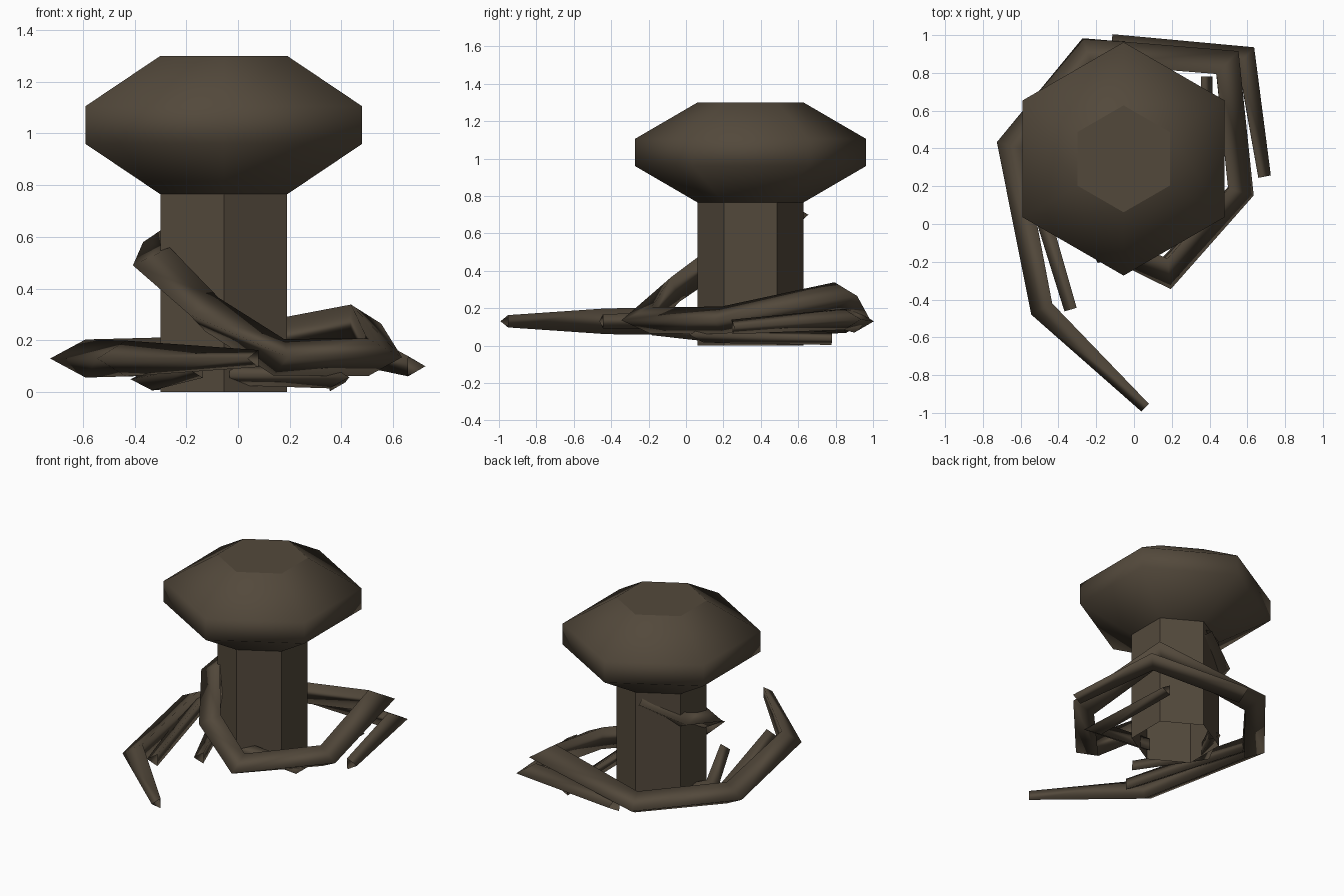
import bpy, math
from mathutils import Vector

if "Cube" in bpy.data.objects:
    bpy.data.objects.remove(bpy.data.objects["Cube"])

bark = bpy.data.materials.new("dark brown bark")
bark.diffuse_color = (0.086, 0.066, 0.044, 1)
bark.use_nodes = True
bark.node_tree.nodes["Principled BSDF"].inputs["Base Color"].default_value = bark.diffuse_color
CX, CY = -0.055, 0.345      # trunk axis


def build(name, rings, smooth, top_cap=False):
    """Skin a list of equal-length rings; ends stay open unless capped."""
    n = len(rings[0])
    verts = [v for r in rings for v in r]
    faces = [(k * n + i, k * n + (i + 1) % n, (k + 1) * n + (i + 1) % n, (k + 1) * n + i)
             for k in range(len(rings) - 1) for i in range(n)]
    sides = len(faces)
    if top_cap:
        faces.append(tuple(range(len(verts) - n, len(verts))))
    me = bpy.data.meshes.new(name)
    me.from_pydata(verts, [], faces)
    for p in me.polygons:
        p.use_smooth = smooth and p.index < sides
    me.materials.append(bark)
    ob = bpy.data.objects.new(name, me)
    bpy.context.collection.objects.link(ob)
    return ob


def lathe(name, profile, smooth, top_cap):
    """Six-sided upright shell from (radius, z) pairs."""
    rings = [[Vector((CX - r * math.sin(i * math.tau / 6), CY + r * math.cos(i * math.tau / 6), z))
              for i in range(6)] for r, z in profile]
    return build(name, rings, smooth, top_cap)


def root(name, points):
    """Mitred three-sided tube through (x, y, z, radius) points, ridge facing outward."""
    pos = [Vector(p[:3]) for p in points]
    last = len(pos) - 1
    mid = pos[last // 2 + 1] - pos[last // 2]
    out = (pos[last // 2] + pos[last // 2 + 1]) / 2 - Vector((CX, CY, 0))
    out.z = 0
    sign = 1 if mid.cross(Vector((0, 0, 1))).dot(out) > 0 else -1
    rings = []
    for k, p in enumerate(pos):
        a = (p - pos[k - 1]).normalized() if k else (pos[1] - p).normalized()
        b = (pos[k + 1] - p).normalized() if k < last else a
        t = (a + b).normalized()
        side = t.cross(Vector((0, 0, 1))).normalized()
        up = side.cross(t)
        r = points[k][3]
        wide = sign * r / max(t.dot(a), 0.6)
        ring = [p + side * wide * math.cos(i * math.tau / 3)
                + up * r * math.sin(i * math.tau / 3) for i in range(3)]
        rings.append(ring if sign < 0 else [ring[0], ring[2], ring[1]])
    for ring in rings:
        ring.reverse()
    return build(name, rings, True)


# trunk and chunky crown
lathe("trunk", [(0.283, 0), (0.283, 0.765)], False, False)
lathe("crown", [(0.283, 0.765), (0.618, 0.96), (0.618, 1.105), (0.283, 1.30)], True, True)

# main root spirals down the trunk and once around it
root("long_spiral_root", [
    (-0.06, 0.575, 0.70, 0.09), (-0.28, 0.46, 0.58, 0.095), (-0.315, 0.20, 0.49, 0.088),
    (-0.13, -0.09, 0.30, 0.085), (0.17, -0.24, 0.135, 0.085), (0.545, 0.18, 0.135, 0.085),
    (0.475, 0.835, 0.265, 0.085), (-0.235, 0.895, 0.14, 0.085), (-0.635, 0.41, 0.13, 0.085),
    (-0.47, -0.44, 0.13, 0.08), (0.065, -0.965, 0.13, 0.038)])

# shorter side roots
root("back_root", [(-0.12, 0.935, 0.13, 0.07), (0.58, 0.875, 0.14, 0.065),
                   (0.68, 0.25, 0.10, 0.045)])
root("left_root", [(-0.24, 0.87, 0.13, 0.06), (-0.585, 0.43, 0.13, 0.06),
                   (-0.325, -0.45, 0.13, 0.045)])
root("right_low_root", [(-0.03, 0.10, 0.07, 0.05), (0.38, 0.07, 0.058, 0.05),
                        (0.375, 0.78, 0.038, 0.04)])
root("front_low_root", [(-0.24, 0.50, 0.06, 0.05), (-0.36, 0.25, 0.05, 0.05),
                        (-0.155, -0.19, 0.09, 0.04)])
